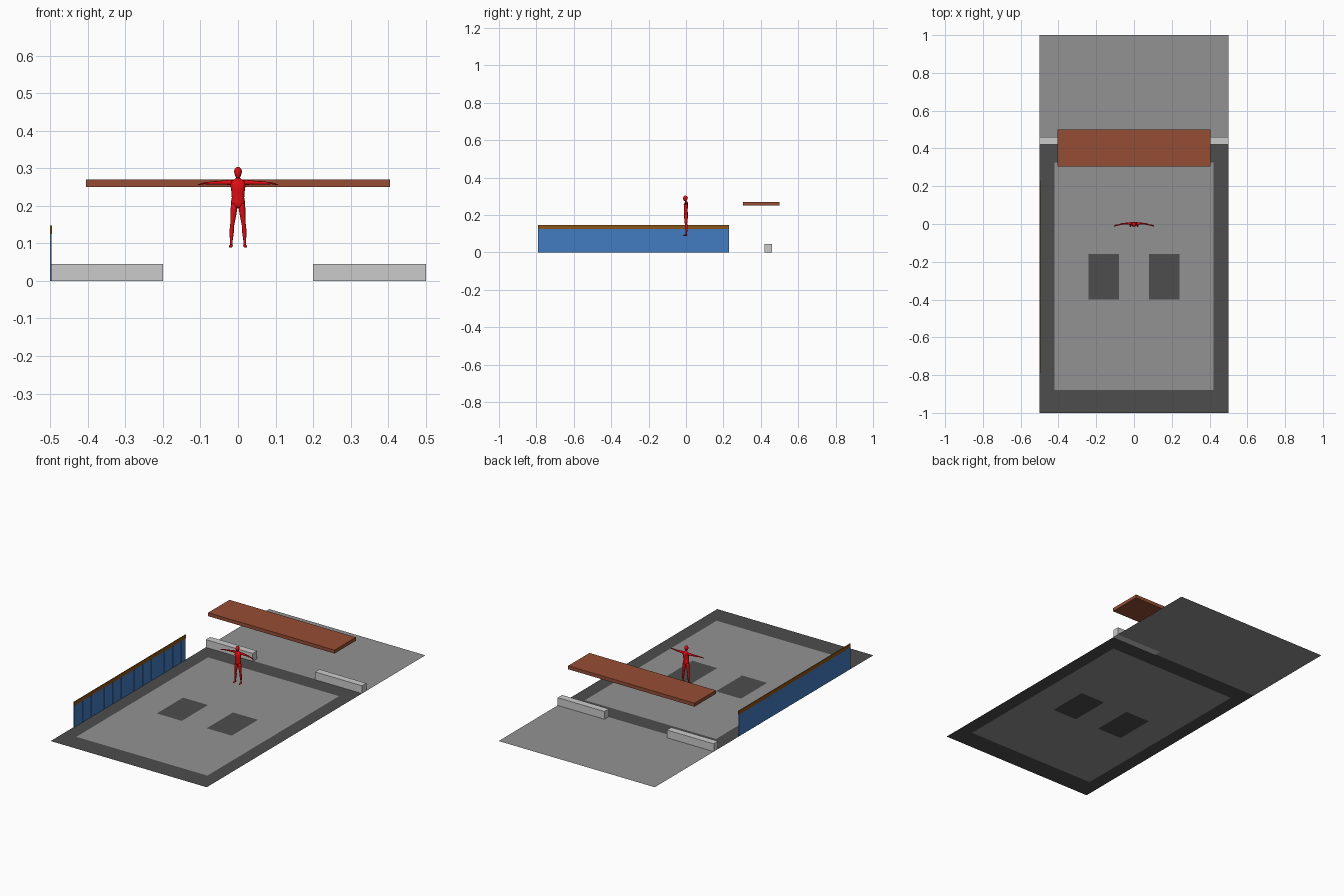
import bpy, bmesh, math
from mathutils import Vector


def mat(name, r, g, b):
    m = bpy.data.materials.new(name)
    m.diffuse_color = (r, g, b, 1)
    return m


DARK = mat("asphalt", 0.075, 0.075, 0.075)
LIGHT = mat("concrete", 0.29, 0.29, 0.29)
BRICK = mat("terracotta", 0.30, 0.075, 0.035)
BLUE = mat("blue_paint", 0.055, 0.20, 0.54)
WOOD = mat("brown_wood", 0.25, 0.09, 0.01)
RED = mat("red_body", 0.75, 0.004, 0.006)


def finish(name, bm, *mats):
    bmesh.ops.recalc_face_normals(bm, faces=bm.faces)
    me = bpy.data.meshes.new(name)
    bm.to_mesh(me)
    bm.free()
    ob = bpy.data.objects.new(name, me)
    bpy.context.collection.objects.link(ob)
    for m in mats:
        me.materials.append(m)
    return ob


def add_box(bm, lo, hi):
    vs = bmesh.ops.create_cube(bm, size=1)["verts"]
    for v in vs:
        v.co = Vector([(a + b) / 2 + c * (b - a) for a, b, c in zip(lo, hi, v.co)])


def box(name, lo, hi, *mats):
    bm = bmesh.new()
    add_box(bm, lo, hi)
    return finish(name, bm, *mats)


# Flat ground sheet: dark border and patches around a lighter floor, lighter back yard
xs = [-0.5, -0.42, -0.24, -0.08, 0.08, 0.24, 0.42, 0.5]
ys = [-1, -0.88, -0.4, -0.16, 0.325, 0.425, 1]
bm = bmesh.new()
grid = [[bm.verts.new((x, y, 0)) for x in xs] for y in ys]
for j in range(len(ys) - 1):
    for i in range(len(xs) - 1):
        f = bm.faces.new((grid[j][i], grid[j][i + 1], grid[j + 1][i + 1], grid[j + 1][i]))
        floor = 1 <= i <= 5 and 1 <= j <= 3
        patch = j == 2 and i in (2, 4)
        f.material_index = 1 if j == 5 or (floor and not patch) else 0
finish("ground", bm, DARK, LIGHT)

# Low walls either side of the rear entrance
for side, x0 in (("left", -0.5), ("right", 0.2)):
    box(side + "_low_wall", (x0, 0.42, 0), (x0 + 0.3, 0.46, 0.045))

# Floating roof slab
box("roof_slab", (-0.405, 0.305, 0.25), (0.405, 0.5, 0.27), BRICK)

# Blue plank fence with a brown top rail
Y0, Y1, N = -0.79, 0.23, 26
box("fence_backing", (-0.5, Y0, 0), (-0.498, Y1, 0.125), BLUE)
bm = bmesh.new()
step = (Y1 - Y0) / N
for k in range(N):
    a = Y0 + k * step
    add_box(bm, (-0.498, a + 0.001, 0), (-0.4965, a + step - 0.001, 0.125))
finish("fence_planks", bm, BLUE)
box("fence_top_rail", (-0.5, Y0, 0.125), (-0.495, Y1, 0.147), WOOD)


def loft(bm, rings, u, v, n=12):
    """Closed skin through elliptical rings (x, y, z, radius_u, radius_v)."""
    loops = []
    for x, y, z, a, b in rings:
        loops.append([bm.verts.new(Vector((x, y, z))
                      + Vector(u) * a * math.cos(t * math.tau / n)
                      + Vector(v) * b * math.sin(t * math.tau / n)) for t in range(n)])
    for p, q in zip(loops, loops[1:]):
        for i in range(n):
            bm.faces.new((p[i], p[(i + 1) % n], q[(i + 1) % n], q[i]))
    bm.faces.new(loops[0])
    bm.faces.new(loops[-1])


X, Y, Z = (1, 0, 0), (0, 1, 0), (0, 0, 1)


def body_part(name, rings, u, v, mirror=False):
    bm = bmesh.new()
    for s in ((1, -1) if mirror else (1,)):
        loft(bm, [(s * r[0], *r[1:]) for r in rings], u, v)
    ob = finish(name, bm, RED)
    for p in ob.data.polygons:
        p.use_smooth = True
    return ob


# Standing figure with outstretched arms
body_part("figure_torso", [
    (0, 0, 0.194, 0.008, 0.006), (0, 0, 0.199, 0.018, 0.010), (0, 0, 0.208, 0.019, 0.011),
    (0, -0.001, 0.222, 0.0165, 0.009), (0, -0.001, 0.240, 0.018, 0.011),
    (0, 0, 0.254, 0.020, 0.012), (0, 0.002, 0.265, 0.020, 0.009),
    (0, 0.002, 0.270, 0.010, 0.006), (0, 0, 0.274, 0.0055, 0.0055),
    (0, -0.002, 0.280, 0.005, 0.0055)], X, Y)
body_part("figure_head", [
    (0, -0.006, 0.274, 0.003, 0.004), (0, -0.005, 0.277, 0.0065, 0.008),
    (0, -0.004, 0.284, 0.009, 0.011), (0, -0.003, 0.292, 0.0105, 0.0125),
    (0, -0.003, 0.298, 0.009, 0.0105), (0, -0.003, 0.302, 0.005, 0.006),
    (0, -0.003, 0.3035, 0.001, 0.001)], X, Y)
body_part("figure_arms", [
    (0.012, 0.003, 0.260, 0.007, 0.008), (0.022, 0.003, 0.2625, 0.006, 0.007),
    (0.036, 0.003, 0.262, 0.005, 0.0055), (0.054, 0.001, 0.261, 0.004, 0.0045),
    (0.064, 0, 0.261, 0.0045, 0.0045), (0.084, -0.005, 0.260, 0.0028, 0.0028),
    (0.090, -0.006, 0.260, 0.004, 0.0025), (0.098, -0.008, 0.258, 0.004, 0.002),
    (0.106, -0.011, 0.256, 0.002, 0.001)], Y, Z, True)
body_part("figure_legs", [
    (0.010, 0, 0.206, 0.008, 0.009), (0.0105, 0, 0.194, 0.009, 0.010),
    (0.0125, 0, 0.175, 0.0078, 0.009), (0.015, 0, 0.152, 0.0055, 0.0065),
    (0.0158, 0.001, 0.146, 0.0055, 0.0065), (0.017, 0.002, 0.130, 0.006, 0.007),
    (0.0178, 0.002, 0.108, 0.0036, 0.0045), (0.018, 0.002, 0.098, 0.0035, 0.0045),
    (0.018, 0.002, 0.090, 0.004, 0.005)], X, Y, True)
body_part("figure_feet", [
    (0.018, 0.007, 0.092, 0.003, 0.003), (0.018, 0.003, 0.093, 0.0042, 0.0045),
    (0.019, -0.005, 0.0925, 0.0048, 0.004), (0.0195, -0.012, 0.0905, 0.0045, 0.0022),
    (0.0195, -0.016, 0.0895, 0.002, 0.001)], X, Z, True)
